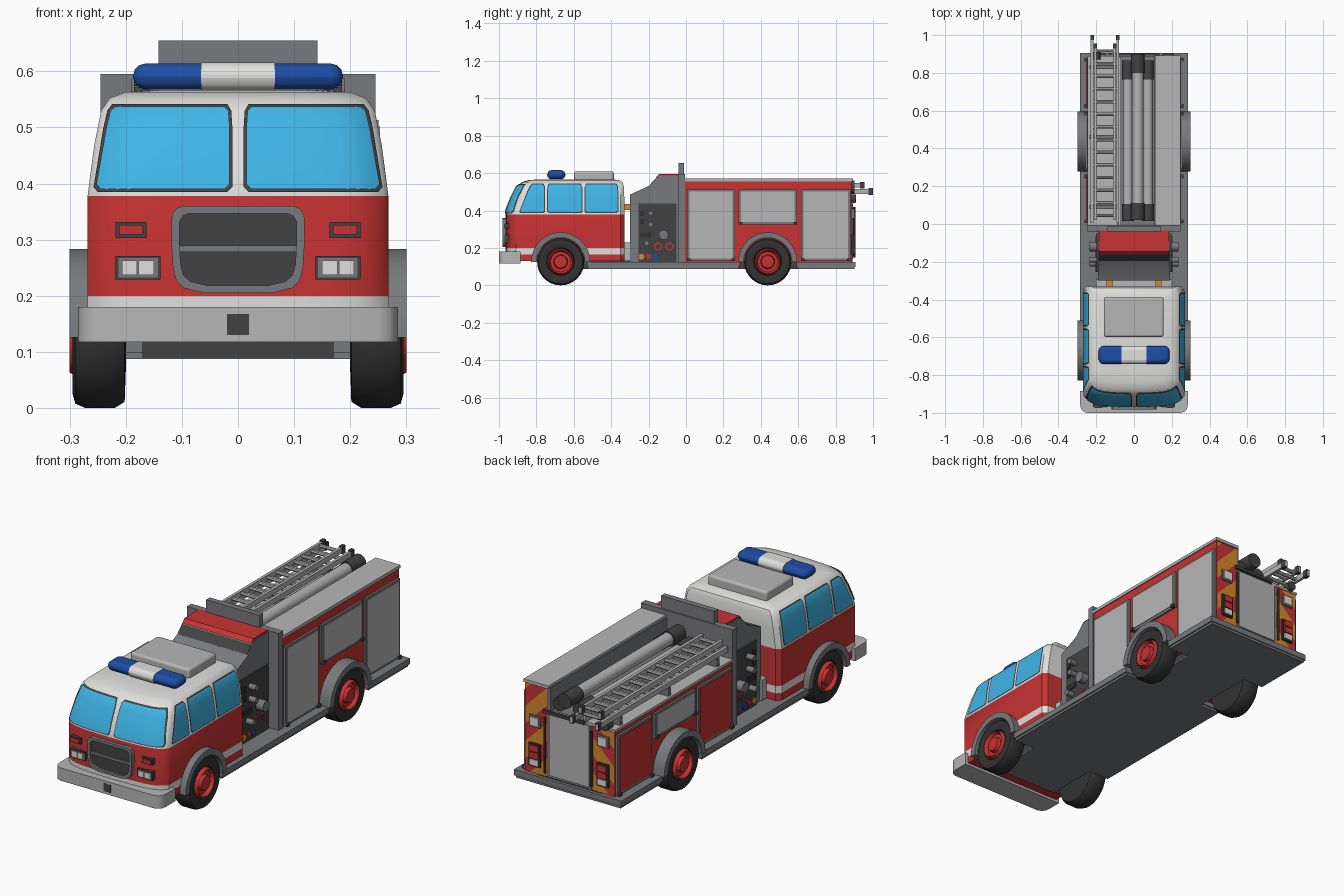
import bpy, bmesh, math
from mathutils import Vector

if "Cube" in bpy.data.objects:
    bpy.data.objects.remove(bpy.data.objects["Cube"])

COL = dict(red=(.57, .033, .033), white=(.74, .74, .72), light_grey=(.47, .47, .47),
           mid_grey=(.19, .193, .205), dark_grey=(.055, .055, .057), rubber=(.032, .032, .032),
           glass=(.05, .46, .8), blue=(.013, .075, .38), orange=(.68, .25, .025))
MAT = {}
for n, c in COL.items():
    MAT[n] = bpy.data.materials.new(n)
    MAT[n].diffuse_color = (*c, 1)


def finish(name, bm, mats, bevel=0, smooth=35):
    bmesh.ops.recalc_face_normals(bm, faces=bm.faces)
    me = bpy.data.meshes.new(name)
    bm.to_mesh(me)
    bm.free()
    for m in mats.split():
        me.materials.append(MAT[m])
    me.polygons.foreach_set("use_smooth", [True] * len(me.polygons))
    me.set_sharp_from_angle(angle=math.radians(smooth))
    ob = bpy.data.objects.new(name, me)
    bpy.context.collection.objects.link(ob)
    if bevel:
        b = ob.modifiers.new("bevel", 'BEVEL')
        b.width, b.segments = bevel, 3
    return ob


def box(name, x, y, z, mat, bevel=0):
    bm = bmesh.new()
    bmesh.ops.create_cube(bm, size=1)
    for v in bm.verts:
        v.co = [(a[0] + a[1]) / 2 + c * (a[1] - a[0]) for a, c in zip((x, y, z), v.co)]
    return finish(name, bm, mat, bevel)


def cyl(name, p0, p1, r, mat, seg=16):
    p0, p1 = Vector(p0), Vector(p1)
    bm = bmesh.new()
    bmesh.ops.create_cone(bm, cap_ends=True, segments=seg, radius1=r, radius2=r, depth=(p1 - p0).length)
    q = (p1 - p0).to_track_quat('Z', 'Y')
    for v in bm.verts:
        v.co = q @ v.co + (p0 + p1) / 2
    return finish(name, bm, mat)


def prism(name, pts, axis, a, mat, hole=None):
    """Extrude a 2D outline along x, y or z; hole < 1 leaves a frame."""
    def put(p, d):
        return {'x': (d, *p), 'y': (p[0], d, p[1]), 'z': (*p, d)}[axis]
    bm = bmesh.new()
    n = len(pts)
    rings = [[bm.verts.new(put(p, d)) for p in pts] for d in a]
    if hole:
        cx, cz = ((min(p[k] for p in pts) + max(p[k] for p in pts)) / 2 for k in (0, 1))
        ins = [(cx + (p[0] - cx) * hole[0], cz + (p[1] - cz) * hole[1]) for p in pts]
        rings += [[bm.verts.new(put(p, d)) for p in ins] for d in reversed(a)]
    else:
        bm.faces.new(rings[0])
        bm.faces.new(rings[1])
    for k in range(len(rings) if hole else 1):
        r, s = rings[k], rings[(k + 1) % len(rings)]
        for i in range(n):
            bm.faces.new((r[i], r[(i + 1) % n], s[(i + 1) % n], s[i]))
    return finish(name, bm, mat)


def lathe(name, prof, c, s, mat, seg=32):
    """Revolve (radius, x) points about the x axis through c=(y, z)."""
    bm = bmesh.new()
    rings = [[bm.verts.new((s * x, c[0] + r * math.cos(t), c[1] + r * math.sin(t)))
              for t in (2 * math.pi * i / seg for i in range(seg))] for r, x in prof]
    for r, q in zip(rings, rings[1:]):
        for i in range(seg):
            bm.faces.new((r[i], r[(i + 1) % seg], q[(i + 1) % seg], q[i]))
    bm.faces.new(rings[0])
    bm.faces.new(rings[-1])
    return finish(name, bm, mat)


# Cab shell: rings of (z, half width, front y, back y), bowed at the front
RINGS = [(.13, .268, -.965, -.33), (.165, .268, -.965, -.33), (.2, .268, -.965, -.33),
         (.378, .268, -.965, -.33), (.41, .264, -.957, -.33), (.47, .256, -.933, -.33),
         (.53, .244, -.903, -.332), (.552, .229, -.878, -.34), (.563, .2, -.84, -.36), (.567, .15, -.78, -.4)]


def bow(u):
    return .015 * u * u + .04 * u ** 8


def at(z, k):
    for a, b in zip(RINGS, RINGS[1:]):
        if a[0] <= z <= b[0]:
            return a[k] + (b[k] - a[k]) * (z - a[0]) / (b[0] - a[0])


bm = bmesh.new()
half = [0, .2, .4, .6, .75, .85, .92, .97, 1]
us = [-u for u in half[:0:-1]] + half
rings = []
for z, w, yf, yb in RINGS:
    p = [(u * w, yf + bow(u)) for u in us]
    p += [(w, yb - .02), (w - .02, yb), (-w + .02, yb), (-w, yb - .02)]
    rings.append([bm.verts.new((x, y, z)) for x, y in p])
for k, (r, q) in enumerate(zip(rings, rings[1:])):
    for i in range(len(r)):
        j = (i + 1) % len(r)
        bm.faces.new((r[i], r[j], q[j], q[i])).material_index = int(k == 1 or k > 2)
bm.faces.new(rings[0])
bm.faces.new(rings[-1]).material_index = 1
finish("cab", bm, "red white", smooth=40)


# Cab windows follow the shell; each has a frame behind it
def pane(name, b, t, z0, z1, where, mat, grow):
    bm = bmesh.new()
    z0, z1 = z0 - grow, z1 + grow
    rows = []
    for z in (z0, z0 + .009, .43, .47, .5, .53, z1):
        f = (z - z0) / (z1 - z0)
        e = .009 if z in (z0, z1) else .002 if z == .53 else 0
        l, r = b[0] + (t[0] - b[0]) * f - grow + e, b[1] + (t[1] - b[1]) * f + grow - e
        rows.append([bm.verts.new(where(l + (r - l) * i / 12, z)) for i in range(13)])
    for r, q in zip(rows, rows[1:]):
        for i in range(12):
            bm.faces.new((r[i], r[i + 1], q[i + 1], q[i]))
    finish(name, bm, mat)


for s in (1, -1):
    for mat, grow, off in (("dark_grey", .005, .004), ("glass", 0, .007)):
        def front(x, z):
            return (s * x, at(z, 2) + bow(min(x / at(z, 1), 1)) - off, z)

        def side(y, z):
            return (s * (at(z, 1) + off * .7), y, z)
        part = "frame" if grow else "glass"
        pane("windshield_" + part, (.015, .254), (.015, .228), .39, .537, front, mat, grow)
        for b, t in (((-.89, -.758), (-.828, -.758)), ((-.738, -.558),) * 2, ((-.538, -.367),) * 2):
            pane("side_window_" + part, b, t, .391, .539, side, mat, grow)

# Roof unit and light bar
box("roof_unit", (-.16, .157), (-.598, -.386), (.55, .61), "light_grey", .012)
box("light_bar", (-.187, .187), (-.74, -.647), (.568, .614), "blue", .022)
box("light_bar_centre", (-.066, .066), (-.742, -.645), (.566, .616), "white").modifiers.clear()
for ob in [bpy.data.objects["light_bar_centre"]]:
    b = ob.modifiers.new("bevel", 'BEVEL')      # round only the long edges
    b.width, b.segments, b.limit_method = .022, 3, 'WEIGHT'
    att = ob.data.attributes.new("bevel_weight_edge", 'FLOAT', 'EDGE')
    for e in ob.data.edges:
        p, q = (ob.data.vertices[i].co for i in e.vertices)
        att.data[e.index].value = float(abs(p.x - q.x) > .1)

# Grille, bumper and front lamps
half = [(.1, .36), (.111, .355), (.118, .343), (.119, .3), (.116, .25), (.11, .227), (.097, .214), (.06, .205)]
grille = half + [(-x, z) for x, z in reversed(half)]
prism("grille_frame", grille, 'y', (-.982, -.94), "mid_grey", hole=(.88, .83))
prism("grille_mesh", [(x * .95, .283 + (z - .283) * .95) for x, z in grille], 'y', (-.97, -.94), "dark_grey")
box("grille_bar", (-.108, .108), (-.978, -.95), (.278, .29), "mid_grey")
prism("bumper", [(-.25, -1), (.25, -1), (.27, -.992), (.281, -.978), (.285, -.955), (.285, -.885),
                 (-.285, -.885), (-.285, -.955), (-.281, -.978), (-.27, -.992)], 'z', (.118, .18), "light_grey")
box("bumper_socket", (-.02, .02), (-1.001, -.991), (.13, .168), "dark_grey")
for s in (1, -1):
    def fbox(name, a, b, y, z, mat):
        box(name, sorted((s * a, s * b)), (y, -.93), z, mat)
    fbox("headlamp_frame", .138, .218, -.968, (.229, .271), "dark_grey")
    fbox("headlamp_recess", .143, .213, -.97, (.233, .267), "mid_grey")
    fbox("headlamp_inner", .15, .177, -.973, (.237, .263), "white")
    fbox("headlamp_outer", .18, .207, -.973, (.237, .263), "white")
    fbox("marker_frame", .163, .218, -.968, (.303, .332), "dark_grey")
    fbox("marker_lamp", .169, .212, -.972, (.309, .326), "red")

# Wheels and arches
for s in (1, -1):
    for y in (-.67, .437):
        lathe("tyre", [(.068, .275), (.075, .287), (.1, .295), (.118, .29), (.126, .272),
                       (.126, .22), (.115, .202), (.06, .2)], (y, .126), s, "rubber")
        lathe("wheel_hub", [(.07, .25), (.07, .285), (.063, .3), (.054, .282), (.038, .282),
                            (.033, .298), (.012, .3)], (y, .126), s, "red")
        arc = [math.radians(a) for a in range(0, 181, 12)]
        pts = [(y + .158 * math.cos(a), .126 + .158 * math.sin(a)) for a in arc]
        pts += [(y + .129 * math.cos(a), .126 + .129 * math.sin(a)) for a in reversed(arc)]
        prism("wheel_arch", pts, 'x', (s * .2, s * .3), "mid_grey")

# Chassis and running boards
box("chassis", (-.17, .17), (-.79, .89), (.09, .13), "dark_grey")
box("underside_centre", (-.17, .17), (-.785, .9), (.087, .091), "mid_grey")
for y in ((-.53, .285), (.59, .905)):
    box("running_board", (-.287, .287), y, (.098, .126), "mid_grey")
    box("underside", (-.28, .28), (y[0] + .005, y[1] - .005), (.087, .099), "mid_grey")

# Pump module with control panels
prism("pump_module", [(-.3, .12), (-.3, .485), (-.195, .533), (-.14, .587), (-.03, .587), (-.03, .12)],
      'x', (-.19, .19), "mid_grey")
prism("pump_cover", [(-.162, .576), (-.145, .594), (-.035, .596), (-.035, .57), (-.14, .57)],
      'x', (-.185, .185), "red")
prism("pump_cover_sill", [(-.195, .536), (-.162, .572), (-.15, .565), (-.185, .53)],
      'x', (-.185, .185), "dark_grey")
GAUGES = [(-.19, .385, .014, "mid_grey"), (-.19, .325, .014, "mid_grey"), (-.12, .27, .026, "mid_grey"),
          (-.21, .225, .014, "mid_grey"), (-.15, .208, .022, "red"), (-.088, .208, .022, "red"),
          (-.238, .153, .016, "orange"), (-.2, .155, .014, "red"), (-.166, .152, .016, "blue")]
for s in (1, -1):
    box("pump_panel", sorted((s * .18, s * .198)), (-.255, -.05), (.125, .437), "dark_grey")
    for y, z, r, m in GAUGES:
        x = .235 if m == "mid_grey" else .203
        cyl("gauge", (s * .19, y, z), (s * x, y, z), r, m)
        if r == .022:
            cyl("gauge_face", (s * .19, y, z), (s * .205, y, z), .014, "dark_grey")
    for z in (.385, .34, .27):
        box("switch", sorted((s * .19, s * .203)), (-.245, -.225 + (z < .3) * .04), (z - .013, z + .013), "rubber")
    box("cab_link", sorted((s * .115, s * .145)), (-.335, -.295), (.402, .435), "orange")
box("cab_step", (-.2, .2), (-.335, -.295), (.13, .23), "light_grey")

# Body: headboard, tall right locker, low left locker, hose bed
box("headboard", (-.245, .245), (-.04, -.006), (.12, .595), "mid_grey")
box("headboard_top", (-.142, .142), (-.04, -.012), (.59, .655), "mid_grey")
box("right_locker", (.12, .24), (-.01, .885), (.12, .556), "red")
box("right_locker_roof", (.112, .245), (-.01, .892), (.556, .571), "light_grey")
box("right_locker_lining", (.106, .121), (-.01, .885), (.4, .56), "mid_grey")
box("left_locker", (-.24, -.11), (-.01, .885), (.12, .44), "red")
box("left_locker_roof", (-.245, -.09), (-.01, .89), (.44, .452), "light_grey")
box("hose_bed", (-.115, .115), (-.01, .88), (.12, .445), "mid_grey")
box("left_rail", (-.082, -.07), (-.01, .885), (.44, .475), "light_grey")


def door(s, y, z, mat):
    box("door_frame", sorted((s * .235, s * .25)), y, z, "mid_grey")
    box("door_panel", sorted((s * .24, s * .253)), (y[0] + .013, y[1] - .013), (z[0] + .013, z[1] - .011), mat)
    for a in (y[0], y[1] - .02):
        box("door_catch", sorted((s * .24, s * .262)), (a, a + .02), (z[0], z[0] + .014), "dark_grey")


for s, top, m in ((1, .513, "light_grey"), (-1, .42, "red")):
    door(s, (.005, .262), (.13, top), m)
    door(s, (.282, .594), (.325 if s > 0 else .3, top), "light_grey")
    door(s, (.615, .88), (.13, top), m)

# Rear: striped pillars, lamps, door
for s, top in ((1, .553), (-1, .438)):
    x0, x1 = sorted((s * .12, s * .238))
    bm = bmesh.new()
    bm.faces.new([bm.verts.new((x, .889, z)) for x, z in ((x0, .13), (x1, .13), (x1, top), (x0, top))])
    d = Vector((s, 0, 1)).normalized()
    for k in range(-5, 14):
        bmesh.ops.bisect_plane(bm, geom=bm.verts[:] + bm.edges[:] + bm.faces[:],
                               plane_co=d * (k * .06), plane_no=d)
    for f in bm.faces:
        f.material_index = math.floor(f.calc_center_median().dot(d) / .06) % 2
    finish("rear_chevrons", bm, "red orange")
    cx = s * .182
    box("rear_lamp_case", (cx - .03, cx + .03), (.88, .9), (.165, .275), "rubber")
    for i, m in enumerate(("white", "red", "red")):
        box("rear_lamp", (cx - .022, cx + .022), (.89, .904), (.173 + i * .034, .2 + i * .034), m)
    box("upper_lamp_frame", (cx - .03, cx + .03), (.88, .897), (.355, .41), "mid_grey")
    box("upper_lamp", (cx - .022, cx + .022), (.89, .901), (.363, .402), "white")
    cyl("rear_grab_rail", (s * .125, .9, .15), (s * .125, .9, .42), .006, "dark_grey", 8)
box("rear_door_frame", (-.118, .118), (.87, .889), (.128, .448), "mid_grey")
box("rear_door", (-.107, .107), (.88, .894), (.14, .437), "light_grey")
box("rear_bed_bar", (-.085, .135), (.893, .905), (.44, .455), "dark_grey")
cyl("rear_spotlight", (-.2, .87, .465), (-.2, .91, .465), .022, "dark_grey")

# Hard hoses with dark couplings
for x, z, a, b, r in ((-.032, .482, .015, .865, .026), (.02, .525, .02, .9, .03), (.074, .482, .015, .865, .026)):
    cyl("hose", (x, a + .05, z), (x, b - .05, z), r, "light_grey")
    cyl("hose_coupling", (x, a, z), (x, a + .09, z), r + .006, "dark_grey")
    cyl("hose_coupling", (x, b - .1, z), (x, b, z), r + .006, "dark_grey")

# Two nested ladders
for xa, xb, z, y0, y1 in ((-.222, -.086, .502, .005, 1.0), (-.206, -.102, .535, .02, .955)):
    for x in (xa, xb):
        box("ladder_rail", (x - .007, x + .007), (y0, y1), (z - .013, z + .013), "light_grey")
        box("ladder_foot", (x - .009, x + .009), (y1 - .025, y1), (z - .018, z + .018), "dark_grey")
    for i in range(14):
        y = .045 + i * .067
        cyl("ladder_rung", (xa, y, z), (xb, y, z), .009, "light_grey", 8)
for y in (.08, .45, .82):
    box("ladder_bracket", (-.235, -.08), (y, y + .02), (.45, .49), "mid_grey")

for m in bpy.data.materials:
    if m.users and not m.is_grease_pencil:
        m.use_nodes = True
        m.node_tree.nodes["Principled BSDF"].inputs["Base Color"].default_value = m.diffuse_color
